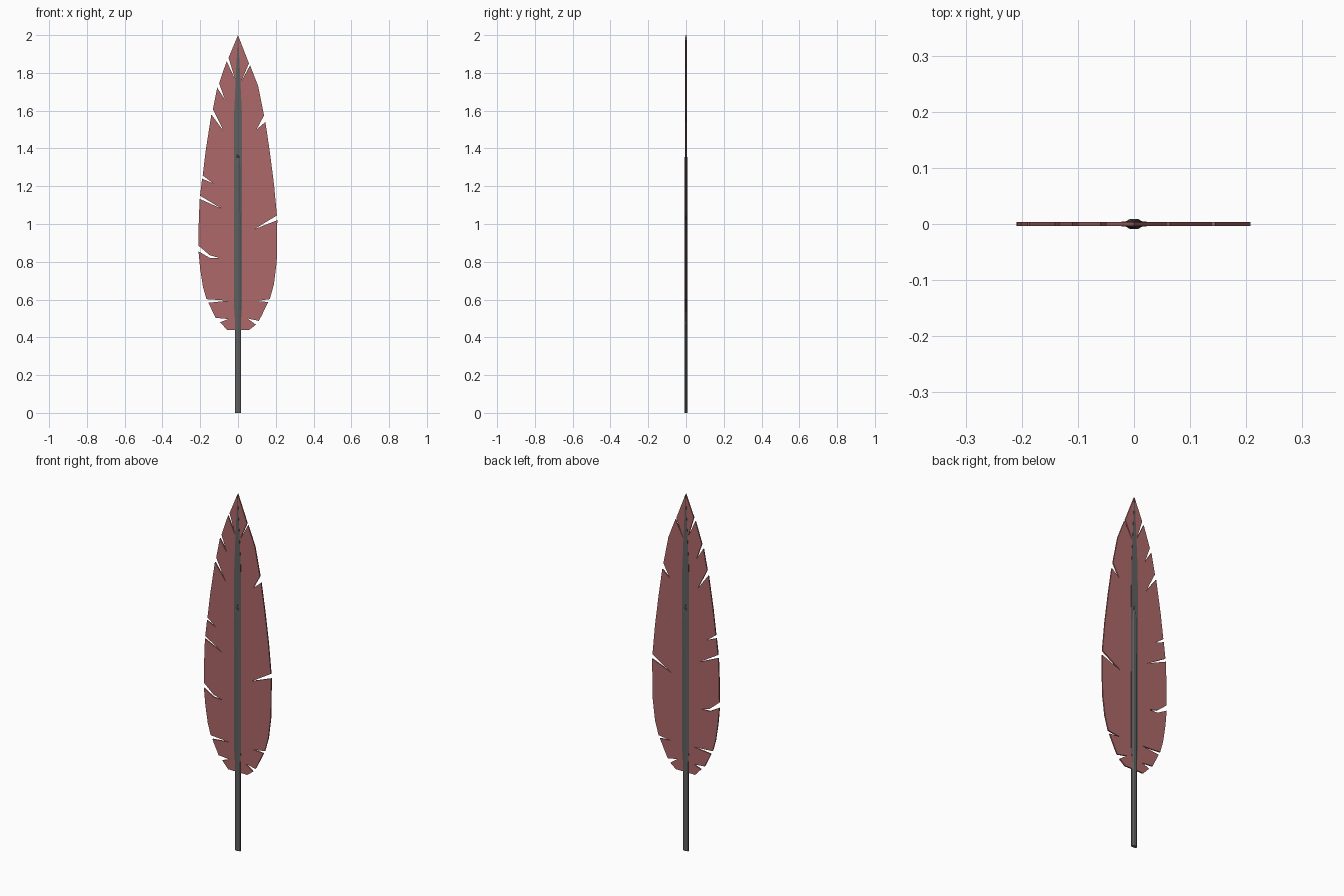
import bpy, bmesh, math


def material(name, rgb):
    m = bpy.data.materials.new(name)
    m.diffuse_color = (*rgb, 1)
    return m


RED = material("dusty red", (0.42, 0.14, 0.14))
GREY = material("dark grey", (0.115, 0.115, 0.115))


def finish(bm, name, mat):
    bmesh.ops.recalc_face_normals(bm, faces=bm.faces[:])
    me = bpy.data.meshes.new(name)
    bm.to_mesh(me)
    bm.free()
    me.materials.append(mat)
    ob = bpy.data.objects.new(name, me)
    bpy.context.collection.objects.link(ob)
    return ob


def plate(name, outline, y0, y1, mat):
    """Flat outline in x,z given thickness along y."""
    bm = bmesh.new()
    face = bm.faces.new([bm.verts.new((x, y0, z)) for x, z in outline])
    ext = bmesh.ops.extrude_face_region(bm, geom=[face])
    verts = [g for g in ext["geom"] if isinstance(g, bmesh.types.BMVert)]
    bmesh.ops.translate(bm, verts=verts, vec=(0, y1 - y0, 0))
    bmesh.ops.triangulate(bm, faces=[f for f in bm.faces if len(f.verts) > 4])
    return finish(bm, name, mat)


# Vane: right edge bottom to tip, with torn slits
right = [(0.06, 0.44), (0.095, 0.467), (0.05, 0.50), (0.11, 0.487), (0.125, 0.515),
         (0.16, 0.587), (0.095, 0.592), (0.168, 0.602), (0.19, 0.68), (0.205, 0.80),
         (0.208, 1.02), (0.085, 0.972), (0.206, 1.045), (0.19, 1.215), (0.168, 1.385),
         (0.145, 1.54), (0.098, 1.50), (0.138, 1.575), (0.107, 1.73), (0.064, 1.84),
         (0.015, 1.75), (0.058, 1.85), (0, 2.0)]
# Vane: left edge tip to bottom
left = [(-0.05, 1.88), (-0.015, 1.765), (-0.06, 1.862), (-0.10, 1.745), (-0.068, 1.655),
        (-0.11, 1.722), (-0.133, 1.607), (-0.075, 1.49), (-0.141, 1.58), (-0.17, 1.395),
        (-0.187, 1.257), (-0.132, 1.215), (-0.19, 1.24), (-0.201, 1.15), (-0.085, 1.08),
        (-0.203, 1.133), (-0.208, 1.0), (-0.209, 0.885), (-0.15, 0.835), (-0.095, 0.819),
        (-0.15, 0.821), (-0.209, 0.855), (-0.20, 0.76), (-0.185, 0.665), (-0.167, 0.602),
        (-0.05, 0.594), (-0.157, 0.583), (-0.118, 0.503), (-0.05, 0.497), (-0.095, 0.48),
        (-0.058, 0.44)]
plate("vane", right + left, -0.0035, 0.0035, RED)

# Flat midrib running up to the tip on both faces of the vane
half = [(0.014, 0.46), (0.021, 0.56), (0.022, 1.3), (0.02, 1.6), (0.012, 1.77), (0.001, 1.99)]
rib = half + [(-x, z) for x, z in reversed(half)]
plate("midrib", rib, -0.0045, 0.0045, GREY)

# Quill: eight-sided shaft ending in a blunt point
rings = [(0, 0.0165, 0.009), (0.44, 0.0165, 0.009), (1.0, 0.0165, 0.009),
         (1.30, 0.014, 0.0085), (1.35, 0.010, 0.007), (1.38, 0.003, 0.0045)]
N = 8
bm = bmesh.new()
loops = []
for z, rx, ry in rings:
    k = 1 / math.cos(math.pi / N)
    loops.append([bm.verts.new((rx * k * math.cos((i + .5) * math.tau / N),
                                ry * k * math.sin((i + .5) * math.tau / N), z))
                  for i in range(N)])
for a, b in zip(loops, loops[1:]):
    for i in range(N):
        j = (i + 1) % N
        bm.faces.new((a[i], a[j], b[j], b[i]))
bm.faces.new(loops[0])
bm.faces.new(loops[-1])
finish(bm, "quill", GREY)
